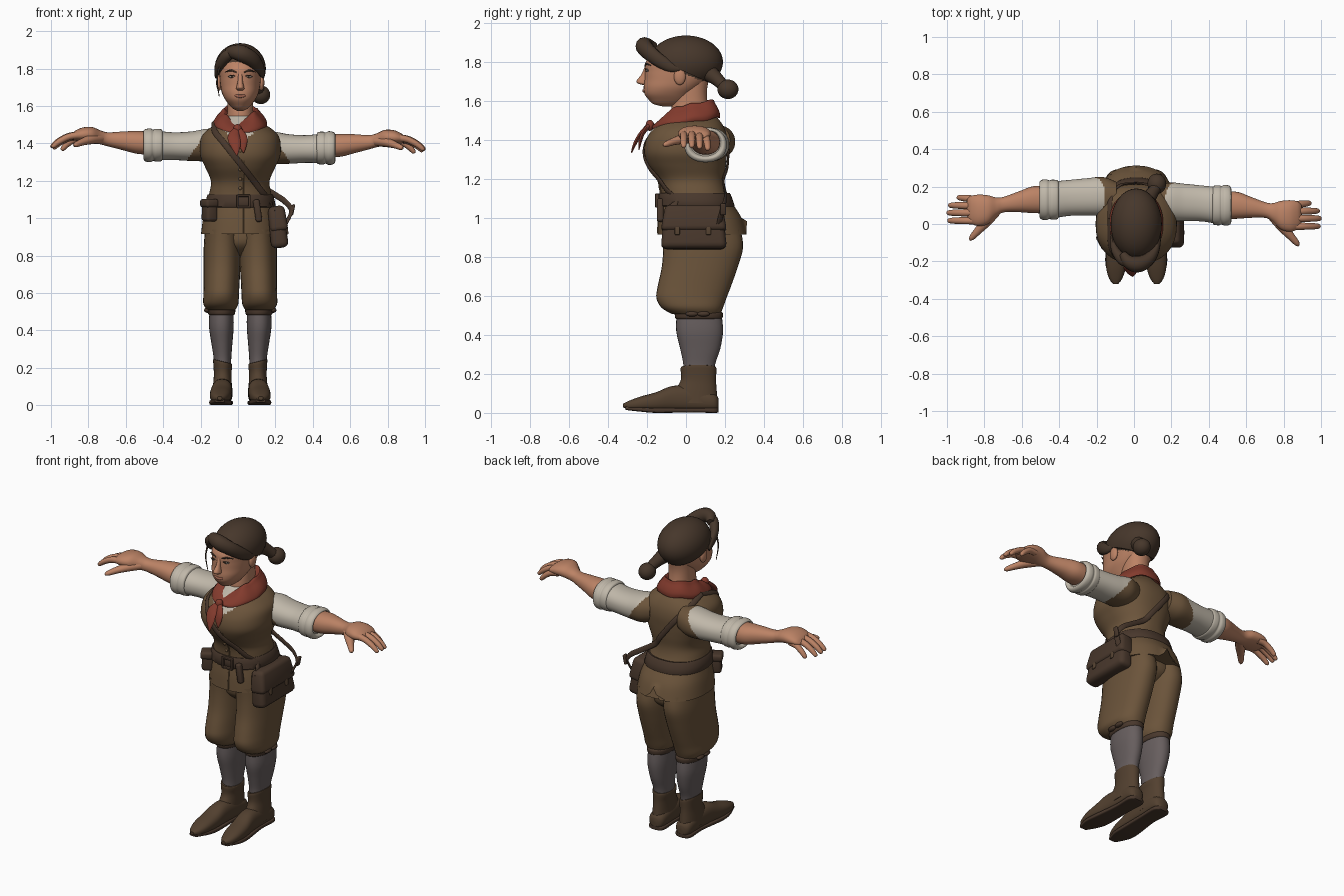
import bpy, bmesh, math
from mathutils import Vector, Matrix

CX = 0.012  # body centre line


def mat(name, r, g, b):
    m = bpy.data.materials.new(name)
    m.diffuse_color = (r, g, b, 1)
    return m


SKIN = mat("skin", .50, .225, .13)
HAIR = mat("hair_brown", .062, .038, .024)
CLOTH = mat("brown_cloth", .15, .09, .044)
SHIRT = mat("cream_shirt", .53, .48, .40)
SCARF = mat("red_scarf", .225, .043, .026)
LEATHER = mat("dark_leather", .066, .039, .025)
BOOT = mat("boot_leather", .086, .052, .029)
SOCK = mat("grey_sock", .135, .112, .112)
LIP = mat("lip", .36, .135, .085)
EYE = mat("eye_white", .50, .42, .36)


def finish(name, bm, *mats, rule=None):
    bmesh.ops.recalc_face_normals(bm, faces=bm.faces)
    for f in bm.faces:
        if rule and rule(f.calc_center_median()):
            f.material_index = 1
    me = bpy.data.meshes.new(name)
    bm.to_mesh(me)
    bm.free()
    for m in mats:
        me.materials.append(m)
    ob = bpy.data.objects.new(name, me)
    bpy.context.collection.objects.link(ob)
    return ob


def smooth_rows(rows, k):
    # Catmull-Rom interpolation through tuples
    out = []
    for i in range(len(rows) - 1):
        p = [rows[max(i - 1, 0)], rows[i], rows[i + 1], rows[min(i + 2, len(rows) - 1)]]
        for j in range(k):
            t = j / k
            out.append(tuple(.5 * (2 * b + (c - a) * t + (2 * a - 5 * b + 4 * c - d) * t * t
                                   + (3 * b - a - 3 * c + d) * t ** 3) for a, b, c, d in zip(*p)))
    return out + [tuple(rows[-1])]


def skin_rings(name, rings, mats, rule=None):
    bm = bmesh.new()
    vs = [[bm.verts.new(p) for p in r] for r in rings]
    n = len(vs[0])
    for a, b in zip(vs, vs[1:]):
        for i in range(n):
            bm.faces.new((a[i], a[(i + 1) % n], b[(i + 1) % n], b[i]))
    bm.faces.new(vs[0])
    bm.faces.new(vs[-1])
    return finish(name, bm, *mats, rule=rule)


def loft(name, rows, *mats, axis='z', p=2.2, n=32, k=4, rule=None):
    # rows: centre x, y, z and two radii of a superellipse
    rings = []
    for x, y, z, a, b in smooth_rows(rows, k):
        ring = []
        for i in range(n):
            c, s = math.cos(2 * math.pi * i / n), math.sin(2 * math.pi * i / n)
            u = a * math.copysign(abs(c) ** (2 / p), c)
            v = b * math.copysign(abs(s) ** (2 / p), s)
            ring.append({'z': (x + u, y + v, z), 'x': (x, y + u, z + v), 'y': (x + u, y, z + v)}[axis])
        rings.append(ring)
    return skin_rings(name, rings, mats, rule)


def sweep(name, pts, m, up=lambda c: Vector((0, 0, 1)), n=12, k=5):
    # pts: x, y, z, half width, half thickness along the up direction
    rows = smooth_rows(pts, k)
    cs = [Vector(r[:3]) for r in rows]
    rings = []
    for i, r in enumerate(rows):
        t = (cs[min(i + 1, len(cs) - 1)] - cs[max(i - 1, 0)]).normalized()
        side = t.cross(up(cs[i])).normalized()
        nor = side.cross(t)
        rings.append([cs[i] + side * r[3] * math.cos(2 * math.pi * j / n)
                      + nor * r[4] * math.sin(2 * math.pi * j / n) for j in range(n)])
    return skin_rings(name, rings, [m])


def ball(name, c, r, m, cut=None):
    bm = bmesh.new()
    bmesh.ops.create_uvsphere(bm, u_segments=32, v_segments=20, radius=1,
                              matrix=Matrix.Translation(c) @ Matrix.Diagonal((*r, 1)))
    if cut:
        g = bmesh.ops.bisect_plane(bm, geom=bm.verts[:] + bm.edges[:] + bm.faces[:],
                                   plane_co=cut[0], plane_no=cut[1], clear_inner=True)
        bmesh.ops.contextual_create(bm, geom=[e for e in g['geom_cut'] if isinstance(e, bmesh.types.BMEdge)])
    return finish(name, bm, m)


def box(name, c, size, m, taper=1, bevel=.012, rot=(0, 0, 0)):
    bm = bmesh.new()
    bmesh.ops.create_cube(bm, size=1, matrix=Matrix.Diagonal((*size, 1)))
    for v in bm.verts:
        if v.co.z > 0:
            v.co.x *= taper
            v.co.y *= taper
    bmesh.ops.bevel(bm, geom=bm.edges[:], offset=bevel, segments=3, affect='EDGES', profile=.5)
    ob = finish(name, bm, m)
    ob.location, ob.rotation_euler = c, rot
    return ob


# Vest: z, front y, back y, half width; with a split at the back hem
TORSO = [(.915, -.145, .312, .210), (1.0, -.14, .285, .198), (1.08, -.13, .235, .178), (1.14, -.13, .207, .164),
         (1.2, -.145, .197, .157), (1.27, -.19, .205, .186), (1.33, -.213, .21, .213), (1.39, -.208, .213, .216),
         (1.44, -.183, .205, .205), (1.48, -.15, .187, .165), (1.515, -.11, .16, .105), (1.55, -.07, .13, .07)]
vest = loft("vest", [(CX, (a + b) / 2, z, w, (b - a) / 2) for z, a, b, w in TORSO], CLOTH, SHIRT, n=80, k=6, p=2.3,
            rule=lambda c: c.y < 0 and c.z > 1.40 + abs(c.x - CX) * .8)
for v in vest.data.vertices:
    if v.co.y > .2 and v.co.z < 1.0:
        v.co.z += max(0, 1 - abs(v.co.x - CX) / .04) * (1.0 - v.co.z) * .8


def on_torso(x, z, s, off=.006):
    for (z0, *a), (z1, *b) in zip(TORSO, TORSO[1:]):
        if z0 <= z <= z1:
            f, bk, w = [p + (q - p) * (z - z0) / (z1 - z0) for p, q in zip(a, b)]
            d = max(0, 1 - abs((x - CX) / w) ** 2.3) ** (1 / 2.3)
            return x, (f + bk) / 2 + s * ((bk - f) / 2 * d + off), z


for i in range(5):
    ball("vest_button", on_torso(CX, 1.16 + i * .05, -1, 0), (.009, .007, .009), CLOTH)
sweep("vest_front_edge", [(*on_torso(CX + .02, z, -1, .001), .004, .004) for z in (.92, 1.0, 1.1, 1.2, 1.3, 1.4)],
      CLOTH, up=lambda c: Vector((0, -1, 0)))

# Breeches seat, legs, socks and boots
loft("breeches_seat", [(CX, .085, .95, .18, .17), (CX, .085, .87, .16, .17), (CX, .08, .82, .09, .12),
                       (CX, .075, .79, .03, .06)], CLOTH)
for s in (1, -1):
    X = lambda d: CX + s * d
    loft("breeches_leg", [(X(.093), .08, .94, .095, .20), (X(.095), .088, .85, .10, .205), (X(.097), .071, .75, .099, .195),
                          (X(.10), .043, .65, .096, .188), (X(.102), .028, .59, .095, .18),
                          (X(.104), .032, .54, .093, .158), (X(.102), .052, .508, .074, .125)], CLOTH, p=2.25)
    loft("knee_band", [(X(.1), .066, .482, .066, .116), (X(.1), .066, .49, .072, .122), (X(.1), .066, .512, .073, .123),
                       (X(.1), .066, .522, .06, .11)], LEATHER)
    for dy in (-.03, .03):
        ball("knee_band_knot", (X(.177), .06 + dy, .508), (.016, .032, .014), LEATHER)
    loft("sock", [(X(.1), .067, .51, .064, .115), (X(.101), .07, .42, .066, .12), (X(.098), .073, .33, .056, .103),
                  (X(.095), .068, .25, .047, .082), (X(.094), .065, .18, .045, .08)], SOCK)
    shaft = loft("boot_shaft", [(X(.094), .064, .233, .044, .083), (X(.094), .064, .228, .051, .092),
                                (X(.094), .064, .17, .047, .09), (X(.095), .05, .11, .05, .108),
                                (X(.095), .045, .05, .054, .118)], BOOT)
    for v in shaft.data.vertices:  # cuff peaks on the outer side
        if v.co.z > .2:
            v.co.z += (v.co.x - X(.094)) * s * .25
    loft("boot_foot", [(X(.094), .167, .045, .025, .03), (X(.094), .14, .055, .05, .047), (X(.094), .03, .07, .053, .065),
                       (X(.098), -.07, .072, .055, .066), (X(.104), -.15, .057, .058, .05),
                       (X(.108), -.23, .048, .053, .037), (X(.11), -.29, .04, .036, .023),
                       (X(.11), -.322, .038, .012, .01)], BOOT, axis='y', p=2.4)
    loft("boot_sole", [(X(.094), .168, .014, .025, .012), (X(.094), .14, .013, .053, .013), (X(.094), .02, .014, .05, .012),
                       (X(.104), -.15, .013, .06, .013), (X(.108), -.23, .018, .054, .012),
                       (X(.11), -.31, .025, .025, .01)], LEATHER, axis='y', p=5)

# Sleeves, forearms and hands; the left arm sits a little further back
for s in (1, -1):
    def A(x, y, z, a, b):
        return (x, y, z, a, b) if s > 0 else (.03 - 1.03 * x, y + .03, z + .015, a, b)
    loft("sleeve", [A(.12, .11, 1.385, .085, .075), A(.19, .118, 1.377, .103, .086), A(.27, .115, 1.37, .10, .079),
                    A(.36, .11, 1.37, .096, .074), A(.44, .10, 1.373, .098, .078)], SHIRT, CLOTH, axis='x', n=64, k=10,
         rule=lambda c: abs(c.x) < .175 + (1.45 - c.z) * .7)
    loft("sleeve_cuff", [A(.42, .10, 1.375, .092, .073), A(.427, .10, 1.375, .104, .085), A(.455, .10, 1.375, .107, .088),
                         A(.468, .10, 1.375, .103, .083), A(.485, .10, 1.375, .109, .090), A(.51, .10, 1.375, .105, .086),
                         A(.52, .10, 1.378, .09, .073), A(.505, .10, 1.38, .075, .062)], SHIRT, axis='x')
    loft("forearm_and_palm", [A(.46, .10, 1.385, .073, .062), A(.55, .10, 1.39, .072, .061), A(.62, .09, 1.398, .057, .051),
                              A(.70, .075, 1.406, .042, .038), A(.74, .062, 1.416, .049, .037), A(.785, .047, 1.43, .076, .042),
                              A(.835, .043, 1.432, .084, .038), A(.875, .046, 1.426, .074, .026),
                              A(.895, .047, 1.42, .055, .012)], SKIN, axis='x', k=6)
    for nm, x0, y0, x1, y1 in (("index", .84, -.012, .995, -.012), ("middle", .85, .03, 1.0, .03),
                               ("ring", .85, .068, .99, .07), ("little", .83, .1, .945, .112)):
        L = lambda t: (x0 + (x1 - x0) * t, y0 + (y1 - y0) * t)
        dz = -.25 * max(0, y0 - .04)
        sweep(nm + "_finger", [A(*L(0), 1.43 + dz, .02, .02), A(*L(.4), 1.422 + dz, .019, .018),
                               A(*L(.75), 1.395 + dz, .017, .016), A(*L(.95), 1.37 + dz, .013, .012),
                               A(*L(1), 1.363 + dz, .005, .005)], SKIN)
    sweep("thumb", [A(.745, .04, 1.41, .028, .026), A(.795, -.015, 1.405, .029, .025), A(.838, -.065, 1.392, .021, .019),
                    A(.87, -.102, 1.378, .015, .014), A(.88, -.117, 1.373, .005, .005)], SKIN)

# Neck and head
loft("neck", [(CX, .03, 1.48, .085, .10), (CX, .02, 1.56, .07, .095), (CX, .025, 1.65, .07, .082),
              (CX, .035, 1.74, .075, .09)], SKIN)
HEAD = [(1.572, -.12, -.07, .012), (1.585, -.168, -.02, .038), (1.605, -.19, .01, .058), (1.635, -.212, .035, .081),
        (1.67, -.217, .075, .098), (1.71, -.213, .115, .106), (1.75, -.212, .138, .11), (1.80, -.207, .15, .112),
        (1.85, -.165, .13, .10), (1.89, -.09, .09, .06)]
loft("head", [(CX, (a + b) / 2, z, w, (b - a) / 2) for z, a, b, w in HEAD], SKIN, HAIR, p=2.25, n=48, k=6,
     rule=lambda c: c.y > .0 and c.z > 1.735 - c.y * .35)
loft("nose", [(CX, -.2, 1.775, .012, .012), (CX, -.21, 1.735, .013, .02), (CX, -.22, 1.703, .02, .034),
              (CX, -.218, 1.69, .021, .028), (CX, -.21, 1.682, .012, .012)], SKIN)
for s in (1, -1):
    X = lambda d: CX + s * d
    ball("ear", (X(.113), -.032, 1.725), (.016, .03, .043), SKIN)
    ball("eye", (X(.045), -.198, 1.757), (.018, .01, .007), EYE)
    ball("iris", (X(.044), -.204, 1.757), (.007, .005, .007), HAIR)
    sweep("eyelid", [(X(.024), -.206, 1.758, .002, .002), (X(.045), -.207, 1.764, .003, .003),
                     (X(.066), -.195, 1.757, .002, .002)], HAIR)
    sweep("eyebrow", [(X(.02), -.210, 1.780, .003, .003), (X(.05), -.204, 1.790, .004, .005),
                      (X(.08), -.18, 1.782, .002, .002)], HAIR)
sweep("lips", [(CX - .038, -.201, 1.664, .003, .003), (CX - .014, -.216, 1.653, .006, .008),
               (CX + .014, -.216, 1.653, .006, .008), (CX + .038, -.201, 1.664, .003, .003)], LIP)

# Hair: cap, swept fringe parted on one side, side locks and bun
ball("hair_cap", (CX, .0, 1.80), (.137, .19, .136), HAIR, cut=((0, -.15, 1.815), (0, .45, 1)))
sweep("fringe_roll", [(-.06, -.16, 1.875, .02, .025), (-.03, -.20, 1.888, .036, .036), (.02, -.215, 1.88, .044, .045),
                      (.075, -.19, 1.85, .036, .042), (.112, -.14, 1.81, .024, .036), (.13, -.08, 1.775, .014, .026),
                      (.135, -.03, 1.765, .006, .01)], HAIR)
sweep("left_lock", [(-.01, -.205, 1.895, .02, .02), (-.055, -.195, 1.872, .03, .03), (-.095, -.15, 1.825, .024, .03),
                    (-.112, -.10, 1.785, .015, .026), (-.118, -.06, 1.755, .006, .012)], HAIR)
sweep("loose_strand", [(-.095, -.165, 1.82, .006, .006), (-.112, -.165, 1.74, .004, .004),
                       (-.10, -.16, 1.65, .002, .002)], HAIR, up=lambda c: Vector((0, 1, 0)))
sweep("bun_tie", [(.06, .11, 1.75, .05, .05), (.09, .155, 1.715, .036, .036), (.115, .19, 1.68, .03, .03),
                  (.12, .21, 1.66, .03, .03)], HAIR)
ball("bun", (.122, .215, 1.66), (.05, .054, .05), HAIR)

# Neckerchief with knot and two tails
scarf = loft("neckerchief", [(CX, .03, 1.50, .12, .14), (CX, .005, 1.483, .138, .168), (CX, .0, 1.505, .144, .174),
                             (CX, .005, 1.533, .13, .16), (CX, .015, 1.562, .105, .135), (CX, .025, 1.58, .088, .116),
                             (CX, .025, 1.565, .07, .1)], SCARF, n=48)
for v in scarf.data.vertices:
    dip = max(0, 1 - abs(v.co.x + .005) / .09) if v.co.y < 0 else 0
    v.co.z += v.co.y * .19 - dip * .6 * max(0, v.co.z - 1.49) + .004 * math.sin(7 * math.atan2(v.co.y, v.co.x))
ball("neckerchief_knot", (-.003, -.185, 1.475), (.024, .022, .028), SCARF)
front = lambda c: Vector((0, -1, .3))
sweep("neckerchief_tail", [(-.005, -.185, 1.48, .015, .012), (-.022, -.23, 1.435, .033, .01), (-.012, -.26, 1.385, .026, .009),
                           (-.006, -.28, 1.335, .003, .003)], SCARF, up=front)
sweep("neckerchief_tail", [(0, -.185, 1.48, .015, .012), (.022, -.22, 1.435, .026, .01), (.026, -.235, 1.39, .021, .008),
                           (.03, -.242, 1.35, .003, .003)], SCARF, up=front)

# Belt, buckle, pouch and sheath
loft("belt", [(CX, .055, 1.06, .182, .188), (CX, .053, 1.063, .19, .196), (CX, .045, 1.122, .177, .184),
              (CX, .045, 1.126, .168, .176)], LEATHER, n=48, k=2, p=2.3)
for dx in (-.032, .032):
    box("buckle_side", (.03 + dx, -.148, 1.09), (.012, .02, .07), LEATHER, bevel=.004)
for dz in (-.03, .03):
    box("buckle_bar", (.03, -.148, 1.09 + dz), (.07, .02, .012), LEATHER, bevel=.004)
box("pouch", (-.152, -.085, 1.04), (.07, .08, .115), LEATHER, taper=.9, bevel=.018, rot=(0, 0, .5))
box("pouch_flap", (-.154, -.088, 1.08), (.076, .088, .045), LEATHER, bevel=.015, rot=(0, 0, .5))
box("sheath", (.105, -.132, 1.04), (.035, .035, .12), LEATHER, rot=(0, -.15, 0))

# Satchel with flap, buckles and shoulder strap
box("satchel_body", (.212, .04, .953), (.095, .34, .225), LEATHER, taper=.86, bevel=.03, rot=(0, -.12, 0))
box("satchel_flap", (.212, .04, .998), (.10, .34, .135), LEATHER, taper=.86, bevel=.025, rot=(0, -.14, 0))
for y in (-.045, .115):
    box("satchel_buckle", (.26, y, .935), (.016, .026, .045), BOOT, bevel=.005, rot=(0, -.12, 0))
out = lambda c: Vector((c.x - CX, (c.y - .03) * 1.3, (c.z - 1.25) * .6))
W = (.016, .006)
line = [(-.125 + .295 * t / 7, 1.465 - .375 * t / 7) for t in range(8)]
sweep("strap_front", [(.2, -.1, 1.03, *W)] + [(*on_torso(x, z, -1, .008), *W) for x, z in reversed(line)]
      + [(-.13, .03, 1.515, *W)], LEATHER, up=out, k=4)
sweep("strap_back", [(-.13, .03, 1.515, *W)] + [(*on_torso(x, z, 1, .008), *W) for x, z in line[:6]]
      + [(.19, .20, 1.13, *W), (.25, .20, 1.09, *W), (.285, .185, 1.04, *W), (.255, .17, .97, *W)], LEATHER, up=out, k=4)
box("strap_tab", (.293, .19, 1.045), (.016, .03, .06), LEATHER, bevel=.006, rot=(0, .2, 0))

# Smooth shading with sharp creases kept
for ob in bpy.data.objects:
    ob.select_set(True)
    bpy.context.view_layer.objects.active = ob
bpy.ops.object.shade_smooth_by_angle(angle=math.radians(45))
